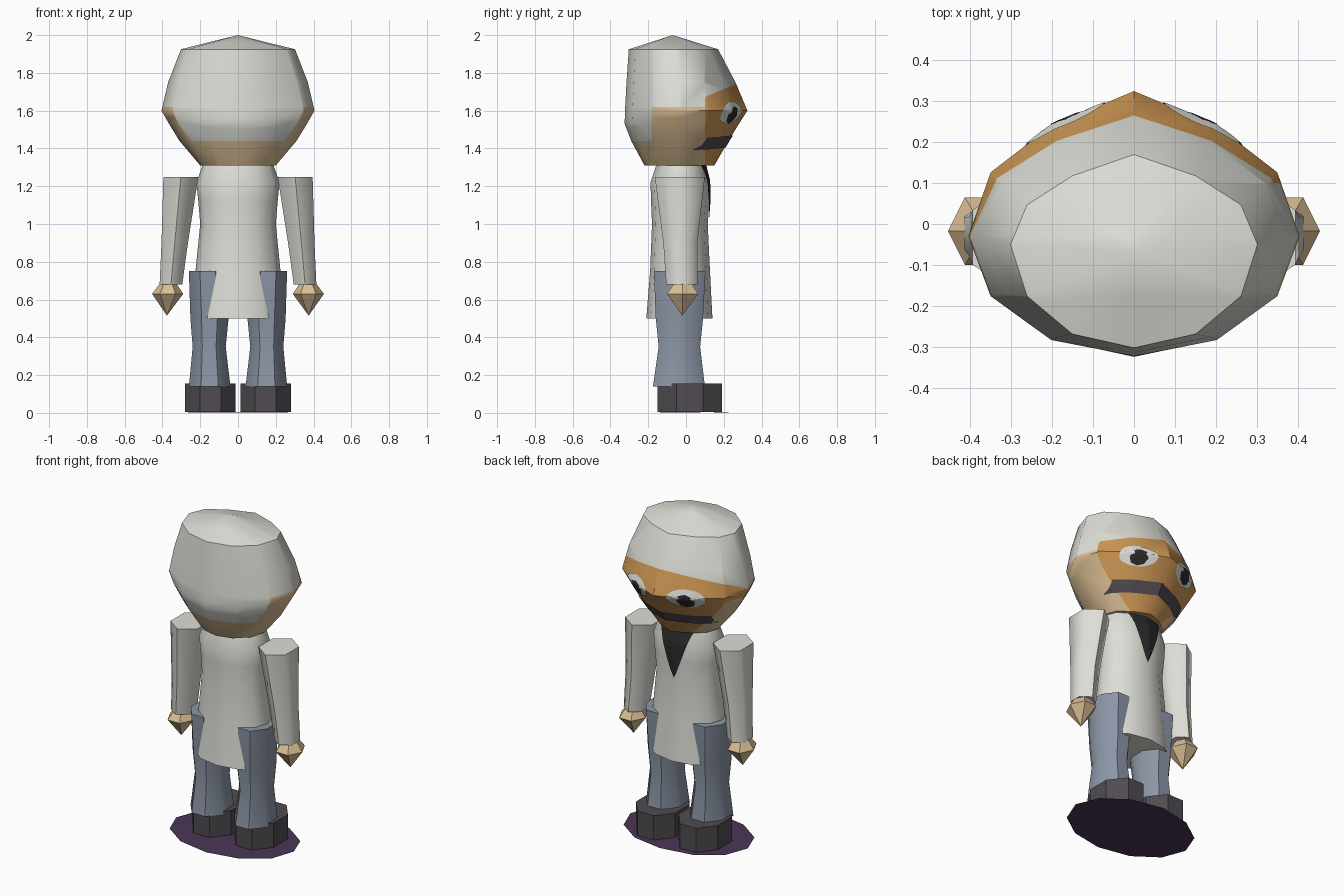
import bpy, bmesh, math
from mathutils import Vector
from mathutils.bvhtree import BVHTree

if "Cube" in bpy.data.objects:
    bpy.data.objects.remove(bpy.data.objects["Cube"])


def srgb(r, g, b):
    return tuple(((c / 255 + 0.055) / 1.055) ** 2.4 for c in (r, g, b)) + (1,)


def material(name, *rgb):
    m = bpy.data.materials.new(name)
    m.diffuse_color = srgb(*rgb)
    m.use_nodes = True
    m.node_tree.nodes["Principled BSDF"].inputs["Base Color"].default_value = m.diffuse_color
    return m


WHITE = material("off_white", 222, 222, 215)
TAN = material("tan_skin", 219, 190, 148)
ORANGE = material("orange_skin", 206, 151, 84)
DENIM = material("blue_grey", 140, 150, 166)
LEATHER = material("dark_grey", 80, 75, 81)
BLACK = material("near_black", 42, 42, 42)
PURPLE = material("dark_purple", 74, 53, 86)


def finish(name, bm, mats, angle=None):
    """Turn a bmesh into a named object, smooth below the given angle."""
    bmesh.ops.recalc_face_normals(bm, faces=bm.faces)
    for f in bm.faces:
        f.smooth = angle is not None
    me = bpy.data.meshes.new(name)
    bm.to_mesh(me)
    bm.free()
    if angle is not None:
        me.set_sharp_from_angle(angle=math.radians(angle))
    for m in mats:
        me.materials.append(m)
    ob = bpy.data.objects.new(name, me)
    bpy.context.collection.objects.link(ob)
    return ob


def loft(rings, n, phase=0.0, pointed=1.0, sx=1):
    """Capped stack of polygon rings (z, x0, x1, y0, y1, optional y centre)."""
    bm = bmesh.new()
    angs = [math.radians(phase) + math.tau * i / n for i in range(n)]
    mc = max(abs(math.cos(a)) for a in angs)
    ms = max(abs(math.sin(a)) for a in angs)
    loops = []
    for z, x0, x1, y0, y1, *mid in rings:
        yc = mid[0] if mid else (y0 + y1) / 2
        loop = []
        for a in angs:
            c, s = math.cos(a) / mc, math.sin(a) / ms
            x = (x0 + x1) / 2 + (x1 - x0) / 2 * c
            if s > 0:
                y = yc + (y1 - yc) * s * (1 if s > 0.99 else pointed)
            else:
                y = yc + (yc - y0) * s
            loop.append(bm.verts.new((sx * x, y, z)))
        loops.append(loop)
    for a, b in zip(loops, loops[1:]):
        for i in range(n):
            j = (i + 1) % n
            bm.faces.new((a[i], a[j], b[j], b[i]))
    bm.faces.new(loops[0])
    bm.faces.new(loops[-1])
    bmesh.ops.remove_doubles(bm, verts=bm.verts, dist=0.003)
    return bm


def cut(bm, co, no):
    bmesh.ops.bisect_plane(bm, geom=bm.verts[:] + bm.edges[:] + bm.faces[:],
                           plane_co=co, plane_no=no, dist=1e-4)


def decal(name, tree, shape, nu, nv, mat, lift):
    """Thin plate laid on the +y side; shape(u, v) gives x and z."""
    bm = bmesh.new()
    grid = []
    for i in range(nu + 1):
        row = []
        for j in range(nv + 1):
            x, z = shape(i / nu, j / nv)
            hit = tree.ray_cast(Vector((x, 1, z)), Vector((0, -1, 0)))
            p = hit[0] + hit[1] * lift
            row.append(bm.verts.new(p))
        grid.append(row)
    for i in range(nu):
        for j in range(nv):
            bm.faces.new((grid[i][j], grid[i][j + 1], grid[i + 1][j + 1], grid[i + 1][j]))
    bmesh.ops.remove_doubles(bm, verts=bm.verts, dist=1e-5)
    bmesh.ops.dissolve_degenerate(bm, edges=bm.edges, dist=1e-6)
    ob = finish(name, bm, [mat])
    # plates must face outward
    if sum(p.normal.y for p in ob.data.polygons) < 0:
        ob.data.flip_normals()


def disc(cx, cz, rx, rz):
    return lambda u, v: (cx + rx * v * math.cos(math.tau * u),
                         cz + rz * v * math.sin(math.tau * u))


# Head with hood, cheeks and face separated by cuts
head = loft([
    (1.31, -.20, .20, -.22, .15, -.03),
    (1.44, -.31, .31, -.29, .225, -.03),
    (1.53, -.365, .365, -.325, .28, -.03),
    (1.60, -.405, .405, -.323, .325, -.03),
    (1.75, -.37, .37, -.315, .262, -.03),
    (1.925, -.302, .302, -.303, .17, -.05),
    (2.0, -.001, .001, -.071, -.069, -.07)], 12, pointed=0.88)
bmesh.ops.recalc_face_normals(head, faces=head.faces)
for y in (-.18, -.03, .10):
    cut(head, (0, y, 0), (0, 1, 0))
for z in (1.44, 1.56, 1.62):
    cut(head, (0, 0, z), (0, 0, 1))
cut(head, (0, 0, 1.63), (0, -.42, 1))
for f in head.faces:
    x, y, z = f.calc_center_median()
    side_patch = x < 0 and y > -.03 and z > 1.56
    if y > .10 or side_patch:
        f.material_index = 0 if z > 1.63 + .42 * y else 2
    elif y > -.18:
        f.material_index = 0 if z > 1.62 else 1
    else:
        f.material_index = 0 if z > 1.44 else 1
head_tree = BVHTree.FromBMesh(head)
finish("head", head, [WHITE, TAN, ORANGE], 40)

# Eyes and moustache
for s, side in ((1, "right"), (-1, "left")):
    decal("eye_" + side, head_tree, disc(s * .165, 1.59, .098, .058), 24, 5, WHITE, .005)
    decal("pupil_" + side, head_tree, disc(s * .165, 1.578, .048, .042), 8, 3, BLACK, .008)
decal("moustache", head_tree,
      lambda u, v: ((u - .5) * .5, 1.395 + .065 * v + .012 * (1 - abs(2 * u - 1))),
      20, 3, LEATHER, .005)

# Long coat
coat = loft([
    (0.50, -.25, .25, -.21, .14),
    (0.75, -.225, .225, -.19, .127),
    (1.00, -.20, .20, -.18, .115),
    (1.12, -.21, .21, -.185, .125),
    (1.22, -.22, .22, -.188, .125),
    (1.32, -.185, .185, -.155, .10)], 12)
bmesh.ops.recalc_face_normals(coat, faces=coat.faces)
coat_tree = BVHTree.FromBMesh(coat)
finish("coat", coat, [WHITE], 50)

# Dark wedge at the throat
decal("throat_wedge", coat_tree,
      lambda u, v: ((u - .5) * .22 * v ** .9, 1.01 + .30 * v), 10, 8, BLACK, .005)

# Limbs and shoes, mirrored
for s, side in ((1, "right"), (-1, "left")):
    finish("arm_" + side, loft([
        (0.68, .295, .415, -.105, .06),
        (0.90, .265, .405, -.12, .06),
        (1.25, .21, .395, -.165, .10)], 6, 30, sx=s), [WHITE], 65)
    finish("hand_" + side, loft([
        (0.515, .374, .376, -.021, -.019),
        (0.63, .29, .455, -.10, .065),
        (0.69, .33, .41, -.06, .025)], 6, sx=s), [TAN])
    finish("leg_" + side, loft([
        (0.14, .04, .26, -.175, .10),
        (0.35, .065, .24, -.145, .075),
        (0.50, .05, .252, -.16, .09),
        (0.75, .06, .26, -.17, .103)], 8, 22.5, sx=s), [DENIM], 50)
    finish("shoe_" + side, loft([
        (0.004, .012, .28, -.15, .19),
        (0.155, .012, .28, -.15, .19)], 8, 22.5, sx=s), [LEATHER])

# Flat base disc under the feet
finish("base_disc", loft([
    (0.0, -.404, .404, -.315, .255),
    (0.003, -.404, .404, -.315, .255)], 12), [PURPLE]).data.update()
